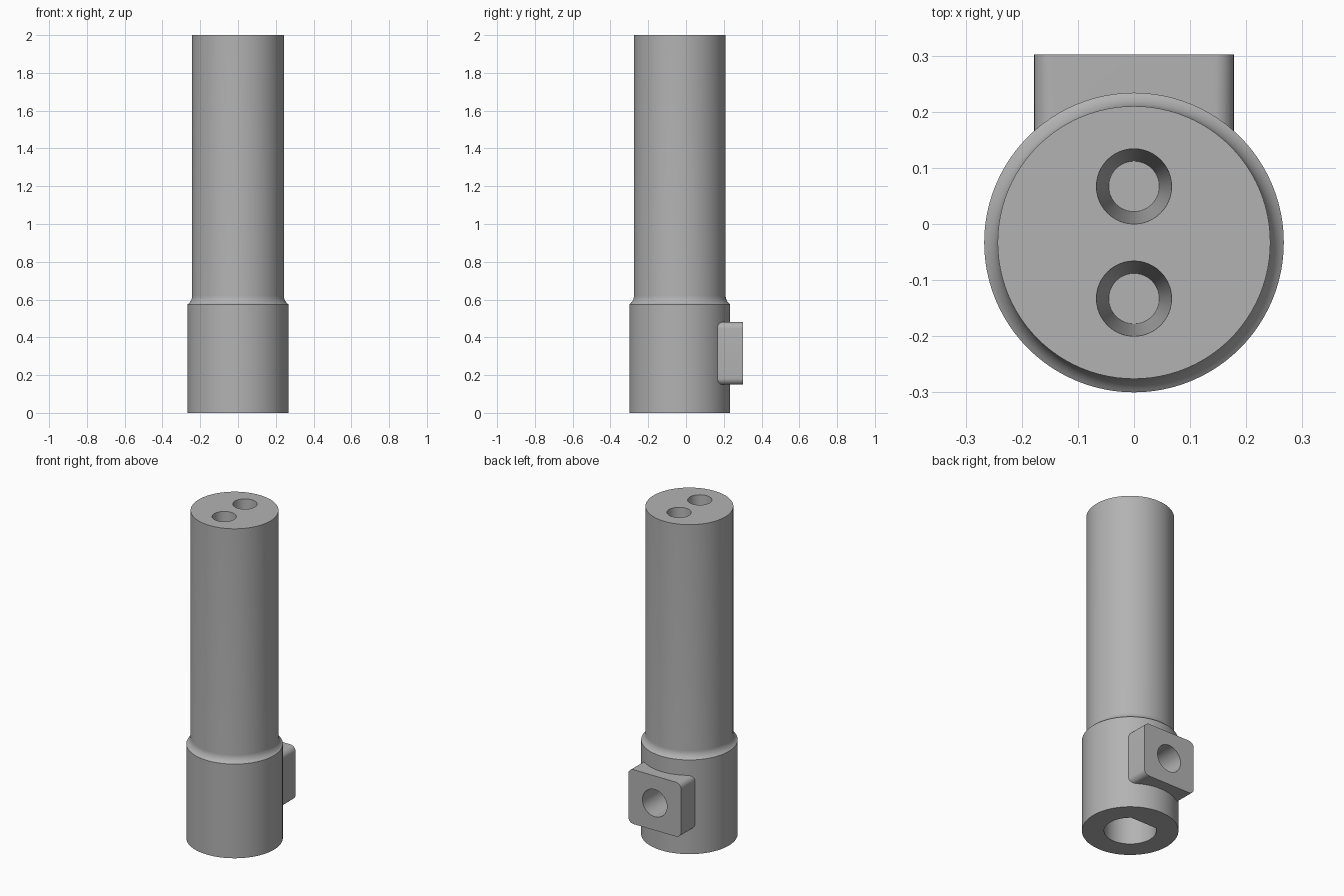
import bpy, bmesh, math

cube = bpy.data.objects.get("Cube")
if cube:
    bpy.data.objects.remove(cube, do_unlink=True)

AXIS_Y = -0.033
TAB_Z = 0.315

grey = bpy.data.materials.new("plain grey")
grey.use_nodes = True
grey.diffuse_color = (0.45, 0.45, 0.45, 1)
grey.node_tree.nodes["Principled BSDF"].inputs["Base Color"].default_value = (0.45, 0.45, 0.45, 1)


def finish(name, bm):
    bmesh.ops.recalc_face_normals(bm, faces=bm.faces)
    mesh = bpy.data.meshes.new(name)
    bm.to_mesh(mesh)
    bm.free()
    mesh.materials.append(grey)
    obj = bpy.data.objects.new(name, mesh)
    bpy.context.collection.objects.link(obj)
    return obj


def turned(name, profile, x=0, y=0, sides=96):
    """Closed solid turned about z from (radius, z) points."""
    bm = bmesh.new()
    rings = []
    for r, z in profile:
        rings.append([bm.verts.new((x + r * math.cos(i * math.tau / sides),
                                    y + r * math.sin(i * math.tau / sides), z))
                      for i in range(sides)])
    for a, b in zip(rings, rings[1:]):
        for i in range(sides):
            j = (i + 1) % sides
            bm.faces.new((a[i], a[j], b[j], b[i]))
    bm.faces.new(rings[0])
    bm.faces.new(rings[-1])
    return finish(name, bm)


def extruded(name, points, vector):
    """Solid made by extruding a planar outline."""
    bm = bmesh.new()
    face = bm.faces.new([bm.verts.new(p) for p in points])
    out = bmesh.ops.extrude_face_region(bm, geom=[face])
    bmesh.ops.translate(bm, vec=vector,
                        verts=[g for g in out["geom"] if isinstance(g, bmesh.types.BMVert)])
    return finish(name, bm)


def combine(target, other, operation):
    mod = target.modifiers.new(operation.lower(), "BOOLEAN")
    mod.operation = operation
    mod.solver = "EXACT"
    mod.object = other
    other.hide_render = True
    bpy.context.view_layer.objects.active = target
    bpy.ops.object.modifier_apply(modifier=mod.name)
    bpy.data.objects.remove(other, do_unlink=True)


# Stepped body with a concave shoulder
shoulder = []
for i in range(9):
    t = math.radians(60) * i / 8
    shoulder.append((0.243 + 0.048 * (1 - math.cos(t)), 0.62 - 0.052 * math.sin(t)))
body = turned("handle_body", [(0.267, 0)] + shoulder[::-1] + [(0.243, 2)], y=AXIS_Y)

# Rounded mounting tab on the back
outline = []
corner = 0.035
for k, (sx, sz) in enumerate([(1, 1), (-1, 1), (-1, -1), (1, -1)]):
    for i in range(9):
        a = math.pi / 2 * (k + i / 8)
        outline.append((sx * (0.178 - corner) + corner * math.cos(a), 0.05,
                        TAB_Z + sz * (0.166 - corner) + corner * math.sin(a)))
combine(body, extruded("mounting_tab", outline, (0, 0.252, 0)), "UNION")

# D-shaped bore in the base
arc = math.acos(0.115 / 0.145)
bore = []
for i in range(65):
    a = math.pi / 2 + arc + (math.tau - 2 * arc) * i / 64
    bore.append((0.145 * math.cos(a), AXIS_Y + 0.145 * math.sin(a), -0.05))
combine(body, extruded("bore_cutter", bore, (0, 0, 0.6)), "DIFFERENCE")

# Screw hole from the tab into the bore
screw = [(0.083 * math.cos(i * math.tau / 48), 0.0, TAB_Z + 0.083 * math.sin(i * math.tau / 48))
         for i in range(48)]
combine(body, extruded("screw_cutter", screw, (0, 0.4, 0)), "DIFFERENCE")

# Two tapered blind holes in the top
for y in (0.067, -0.133):
    hole = turned("socket_cutter", [(0.045, 1.6), (0.067, 2.0), (0.067, 2.05)], y=y, sides=48)
    combine(body, hole, "DIFFERENCE")

bpy.ops.object.select_all(action="DESELECT")
body.select_set(True)
bpy.context.view_layer.objects.active = body
bpy.ops.object.shade_smooth_by_angle(angle=math.radians(30))
